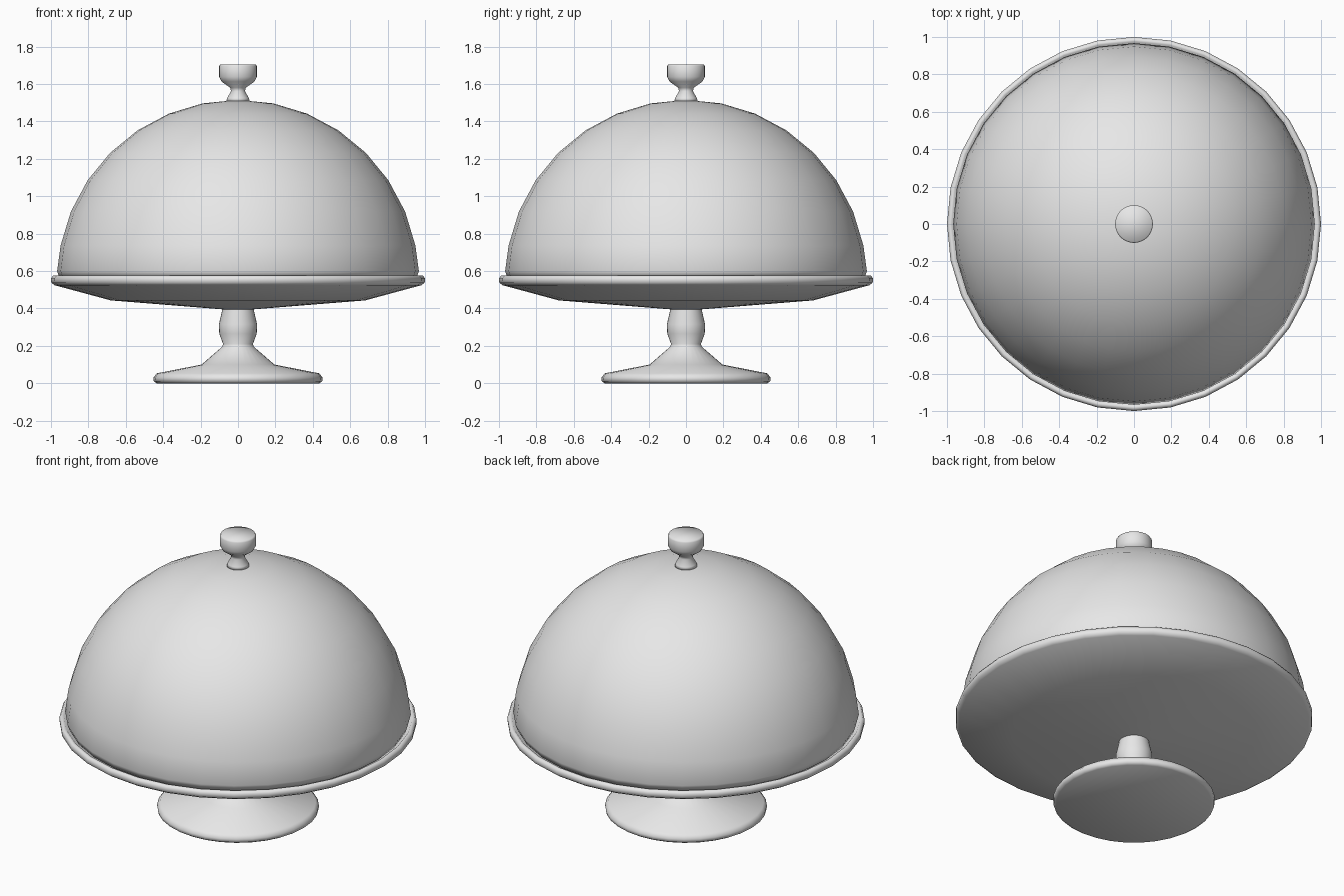
import bpy, bmesh
from math import sin, cos, pi, radians

cube = bpy.data.objects.get("Cube")
if cube:
    bpy.data.objects.remove(cube, do_unlink=True)

SEGMENTS = 32

grey = bpy.data.materials.new("light_grey")
grey.use_nodes = True
grey.diffuse_color = (0.8, 0.8, 0.8, 1)
grey.node_tree.nodes["Principled BSDF"].inputs["Base Color"].default_value = (0.8, 0.8, 0.8, 1)


def lathe(name, profile):
    """Turn a (radius, height) profile, listed bottom to top, around z."""
    bm = bmesh.new()
    rings = []
    for r, z in profile:
        if r == 0:
            rings.append([bm.verts.new((0, 0, z))] * SEGMENTS)
        else:
            angles = [2 * pi * i / SEGMENTS for i in range(SEGMENTS)]
            rings.append([bm.verts.new((r * cos(a), r * sin(a), z)) for a in angles])
    for low, high in zip(rings, rings[1:]):
        for i in range(SEGMENTS):
            j = (i + 1) % SEGMENTS
            corners = dict.fromkeys((low[i], low[j], high[j], high[i]))
            bm.faces.new(list(corners))
    # Close open ends with flat caps
    if profile[0][0] > 0:
        bm.faces.new(rings[0][::-1])
    if profile[-1][0] > 0:
        bm.faces.new(rings[-1])
    bmesh.ops.recalc_face_normals(bm, faces=bm.faces[:])
    mesh = bpy.data.meshes.new(name)
    bm.to_mesh(mesh)
    bm.free()
    mesh.materials.append(grey)
    mesh.shade_smooth()
    obj = bpy.data.objects.new(name, mesh)
    bpy.context.collection.objects.link(obj)
    return obj


# Foot and stem in one turned piece
lathe("foot_and_stem", [
    (0.435, 0), (0.45, 0.01), (0.453, 0.03), (0.435, 0.053),
    (0.195, 0.10), (0.085, 0.195), (0.08, 0.21), (0.1, 0.265),
    (0.102, 0.315), (0.085, 0.39), (0.085, 0.41)])

# Plate with a rounded lip
lathe("plate", [
    (0, 0.39), (0.08, 0.395), (0.68, 0.443), (0.98, 0.524), (0.998, 0.537),
    (1.0, 0.56), (0.99, 0.575), (0.975, 0.575), (0.962, 0.56),
    (0.9, 0.55), (0, 0.55)])

# Dome shell: inner wall down from the crown, then outer wall back up
RADIUS, CENTRE = 0.967, 0.548
arc = [radians(a * 11.25) for a in range(1, 9)]


def wall(r):
    return [(r * cos(a), CENTRE + r * sin(a)) for a in arc[:-1]] + [(0, CENTRE + r)]


inner = wall(RADIUS - 0.02)[::-1] + [(0.945, 0.6), (0.945, 0.565)]
outer = [(0.955, 0.565), (0.967, 0.6)] + wall(RADIUS)
lathe("dome", inner + outer)

# Knob on the crown
lathe("knob", [
    (0.063, 1.508), (0.058, 1.525), (0.037, 1.562), (0.042, 1.58),
    (0.088, 1.613), (0.101, 1.638), (0.101, 1.695), (0.095, 1.705)])
